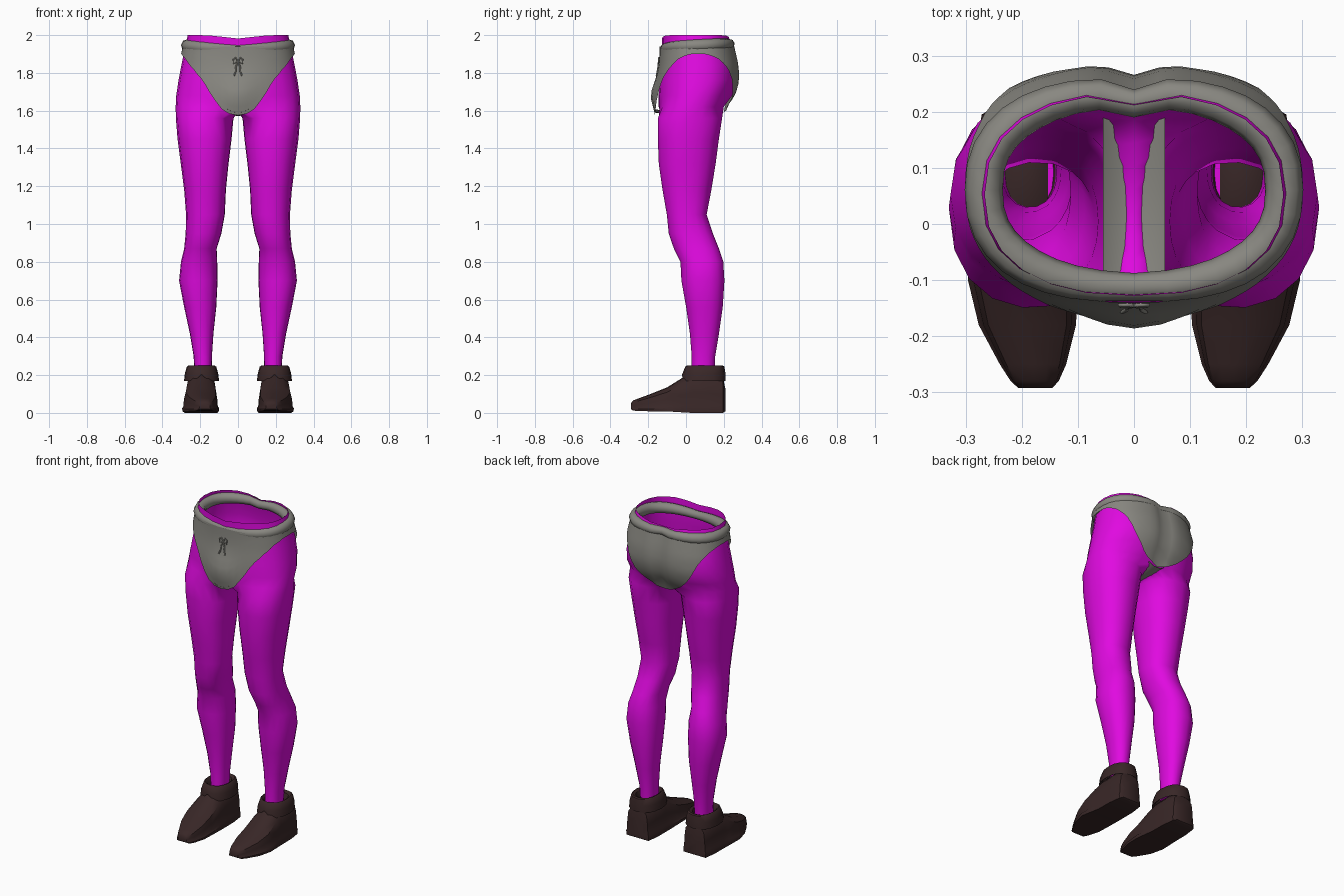
import bpy, bmesh
from math import sin, cos, pi, radians, exp

cube = bpy.data.objects.get("Cube")
if cube:
    bpy.data.objects.remove(cube, do_unlink=True)


def material(name, rgb):
    m = bpy.data.materials.new(name)
    m.use_nodes = True
    m.diffuse_color = (*rgb, 1)
    bsdf = m.node_tree.nodes["Principled BSDF"]
    bsdf.inputs["Base Color"].default_value = (*rgb, 1)
    bsdf.inputs["Roughness"].default_value = 0.8
    return m


MAGENTA = material("magenta", (0.75, 0.003, 0.75))
GREY = material("warm grey cloth", (0.25, 0.245, 0.22))
BROWN = material("dark brown leather", (0.04, 0.02, 0.02))


def power(v, p):
    return abs(v) ** p * (1 if v >= 0 else -1)


def lerp_table(table, key):
    """Interpolate rows of (key, values...) at key, clamped at both ends."""
    if key <= table[0][0]:
        return table[0][1:]
    for a, b in zip(table, table[1:]):
        if key <= b[0]:
            f = (key - a[0]) / (b[0] - a[0])
            return [p + (q - p) * f for p, q in zip(a[1:], b[1:])]
    return table[-1][1:]


def bridge(bm, a, b, closed=True):
    n = len(a)
    for i in range(n if closed else n - 1):
        j = (i + 1) % n
        bm.faces.new((a[i], a[j], b[j], b[i]))


def add_ring(bm, points):
    return [bm.verts.new(p) for p in points]


def finish(name, bm, mat, angle=50):
    """Turn a +x half into a mirrored, smooth shaded object."""
    bmesh.ops.recalc_face_normals(bm, faces=bm.faces)
    me = bpy.data.meshes.new(name)
    bm.to_mesh(me)
    bm.free()
    me.materials.append(mat)
    ob = bpy.data.objects.new(name, me)
    bpy.context.collection.objects.link(ob)
    mirror = ob.modifiers.new("mirror", "MIRROR")
    mirror.use_clip = True
    mirror.merge_threshold = 0.0005
    bpy.ops.object.select_all(action="DESELECT")
    ob.select_set(True)
    bpy.context.view_layer.objects.active = ob
    bpy.ops.object.shade_smooth_by_angle(angle=radians(angle))
    return ob


def tube(name, points, radii, cyclic=False):
    cu = bpy.data.curves.new(name, "CURVE")
    cu.dimensions = "3D"
    cu.bevel_depth = 1
    cu.bevel_resolution = 2
    cu.use_fill_caps = True
    sp = cu.splines.new("POLY")
    sp.points.add(len(points) - 1)
    for pt, co, r in zip(sp.points, points, radii):
        pt.co = (*co, 1)
        pt.radius = r
    sp.use_cyclic_u = cyclic
    sp.use_smooth = True
    cu.materials.append(GREY)
    ob = bpy.data.objects.new(name, cu)
    bpy.context.collection.objects.link(ob)


# Hip cross-sections: height, half width, front y, back y
HIPS = [(1.62, 0.33, -0.145, 0.205), (1.68, 0.327, -0.145, 0.25),
        (1.76, 0.315, -0.14, 0.272), (1.84, 0.3, -0.13, 0.268),
        (1.92, 0.283, -0.125, 0.25), (2.0, 0.266, -0.128, 0.232)]


def hip(t, z, offset=0.0):
    """Point on the hips; t runs 0 front, 0.5 side, 1 back."""
    rx, yf, yb = lerp_table(HIPS, z)
    a = pi * t
    x = (rx + offset) * power(sin(a), 0.85)
    y = (yf + yb) / 2 - ((yb - yf) / 2 + offset) * power(cos(a), 0.85)
    if t > 0.5:
        y -= 0.02 * exp(-(x / 0.04) ** 2)
    return x, y, z


# Leg cross-sections: height, inner x, outer x, front y, back y
LEG = [(0.2, 0.14, 0.23, 0.03, 0.15), (0.3, 0.138, 0.235, 0.03, 0.155),
       (0.42, 0.13, 0.255, 0.02, 0.175), (0.56, 0.115, 0.285, 0.0, 0.195),
       (0.7, 0.108, 0.312, -0.025, 0.204), (0.8, 0.11, 0.302, -0.03, 0.198),
       (0.87, 0.113, 0.285, -0.065, 0.175), (0.95, 0.088, 0.277, -0.092, 0.143),
       (1.05, 0.07, 0.275, -0.102, 0.11), (1.18, 0.064, 0.285, -0.125, 0.135),
       (1.32, 0.05, 0.303, -0.145, 0.158), (1.45, 0.034, 0.32, -0.15, 0.175),
       (1.56, 0.024, 0.329, -0.15, 0.192)]
OUTER, INNER = 12, 7          # segments outside, points on the inner thigh
SPREAD = radians(35)


def leg_ring(z, x0, x1, y0, y1):
    span = pi + 2 * SPREAD
    angles = [-SPREAD + span * k / OUTER for k in range(OUTER + 1)]
    angles += [pi + SPREAD + (2 * pi - span) * k / (INNER + 1) for k in range(1, INNER + 1)]
    return [((x0 + x1) / 2 + (x1 - x0) / 2 * power(sin(a), 0.9),
             (y0 + y1) / 2 - (y1 - y0) / 2 * power(cos(a), 0.9), z) for a in angles]


# Legs and open-topped hips in one skin
bm = bmesh.new()
rings = [add_ring(bm, leg_ring(*row)) for row in LEG]
bm.faces.new(rings[0])
crotch = [hip(k / OUTER, 1.62) for k in range(OUTER + 1)]
y_back, y_front = crotch[-1][1], crotch[0][1]
for k in range(1, INNER + 1):
    f = k / (INNER + 1)
    crotch.append((0, y_back + (y_front - y_back) * f, 1.62 - 0.03 * sin(pi * f)))
rings.append(add_ring(bm, crotch))
for a, b in zip(rings, rings[1:]):
    bridge(bm, a, b)
last = rings[-1][:OUTER + 1]
for row in HIPS[1:]:
    pts = [hip(k / OUTER, row[0]) for k in range(OUTER + 1)]
    if row is HIPS[-1]:
        pts = [(x, y, z - 0.018 * exp(-(x / 0.1) ** 2)) for x, y, z in pts]
    new = add_ring(bm, pts)
    bridge(bm, last, new, closed=False)
    last = new
finish("legs_and_hips", bm, MAGENTA, 80)

# Briefs: follow the hips, with a leg opening cut by this lower edge (t, z)
EDGE = [(0, 1.575), (0.05, 1.59), (0.1, 1.66), (0.17, 1.76), (0.25, 1.82),
        (0.35, 1.875), (0.45, 1.9), (0.55, 1.9), (0.65, 1.875), (0.74, 1.82),
        (0.83, 1.71), (0.9, 1.645), (0.96, 1.605), (1, 1.59)]
COLS, ROWS = 32, 8


def brief_point(t, z):
    x, y, z = hip(t, z, 0.014)
    if t < 0.5:
        y -= 0.028 * exp(-(x / 0.09) ** 2 - ((z - 1.68) / 0.08) ** 2)
    return x, y, z


bm = bmesh.new()
columns = []
for c in range(COLS + 1):
    t = c / COLS
    low = lerp_table(EDGE, t)[0]
    columns.append(add_ring(bm, [brief_point(t, low + (1.94 - low) * r / ROWS)
                                 for r in range(ROWS + 1)]))
for a, b in zip(columns, columns[1:]):
    bridge(bm, a, b, closed=False)
finish("briefs", bm, GREY, 80)

# Gusset joining the front and back of the briefs
bm = bmesh.new()
strips = []
for k in range(9):
    f = k / 8
    z = 1.59 - 0.018 * sin(pi * f)
    y = -0.168 + 0.365 * f
    strips.append(add_ring(bm, [(0, y, z), (0.03, y, z + 0.003), (0.055, y, z + 0.018)]))
for a, b in zip(strips, strips[1:]):
    bridge(bm, a, b, closed=False)
finish("briefs_gusset", bm, GREY, 80)

# Rolled waistband
path, radii = [], []
for k in range(36):
    t = k / 18
    side = 1 if t <= 1 else -1
    x, y, z = hip(t if t <= 1 else 2 - t, 1.93, -0.013)
    lift = sin(pi * min(t, 2 - t) / 2)
    path.append((side * x, y, 1.926 + 0.026 * lift))
    radii.append(0.025 + 0.009 * min(1, abs(x) / 0.2))
tube("waistband", path, radii, cyclic=True)

# Drawstring bow: a loop and a loose end on each side
for name, s in (("left", 1), ("right", -1)):
    loop = [(0, 1.86), (0.012, 1.88), (0.025, 1.872), (0.024, 1.85), (0, 1.86)]
    end = [(0, 1.86), (0.012, 1.83), (0.013, 1.805), (0.021, 1.785)]
    for part, pts in (("loop", loop), ("end", end)):
        tube(f"drawstring_{part}_{name}",
             [(s * x, brief_point(0.03, z)[1] - 0.003, z) for x, z in pts],
             [0.004] * len(pts))

# Boots: sections from heel to toe (y, centre x, half width, top z, bottom z)
FOOT = [(0.208, 0.195, 0.055, 0.13, 0.008), (0.195, 0.195, 0.075, 0.19, 0),
        (0.12, 0.195, 0.085, 0.21, 0), (0.03, 0.195, 0.086, 0.21, 0),
        (-0.02, 0.196, 0.09, 0.185, 0.003), (-0.1, 0.198, 0.096, 0.135, 0.008),
        (-0.18, 0.19, 0.085, 0.103, 0.008), (-0.25, 0.18, 0.058, 0.077, 0.01),
        (-0.28, 0.177, 0.042, 0.066, 0.012), (-0.292, 0.176, 0.03, 0.05, 0.02)]
SECTION = [(1, 0), (1.02, 0.14), (0.95, 0.2), (0.92, 0.5), (0.82, 0.8), (0.45, 0.97)]
section = SECTION + [(0, 1)] + [(-u, v) for u, v in reversed(SECTION)]
bm = bmesh.new()
rings = [add_ring(bm, [(cx + u * hw, y, zb + v * (zt - zb)) for u, v in section])
         for y, cx, hw, zt, zb in FOOT]
for a, b in zip(rings, rings[1:]):
    bridge(bm, a, b)
bm.faces.new(rings[0])
bm.faces.new(rings[-1])
finish("boots", bm, BROWN, 40)

# Folded cuffs, notched at the front: half width, front y, back y, height
CUFF = [(0.078, -0.005, 0.195, 0.18), (0.093, -0.022, 0.21, 0.168),
        (0.088, -0.018, 0.209, 0.21), (0.078, -0.004, 0.203, 0.245),
        (0.07, 0.004, 0.195, 0.25), (0.058, 0.015, 0.175, 0.242),
        (0.05, 0.025, 0.16, 0.2)]
bm = bmesh.new()
rings = []
for i, (hx, y0, y1, z) in enumerate(CUFF):
    pts = []
    for k in range(16):
        a = 2 * pi * k / 16
        notch = 0.035 if k == 0 and i < 2 else 0
        pts.append((0.193 + hx * power(sin(a), 0.85),
                    (y0 + y1) / 2 - (y1 - y0) / 2 * power(cos(a), 0.85), z + notch))
    rings.append(add_ring(bm, pts))
for a, b in zip(rings, rings[1:]):
    bridge(bm, a, b)
finish("boot_cuffs", bm, BROWN, 45)
